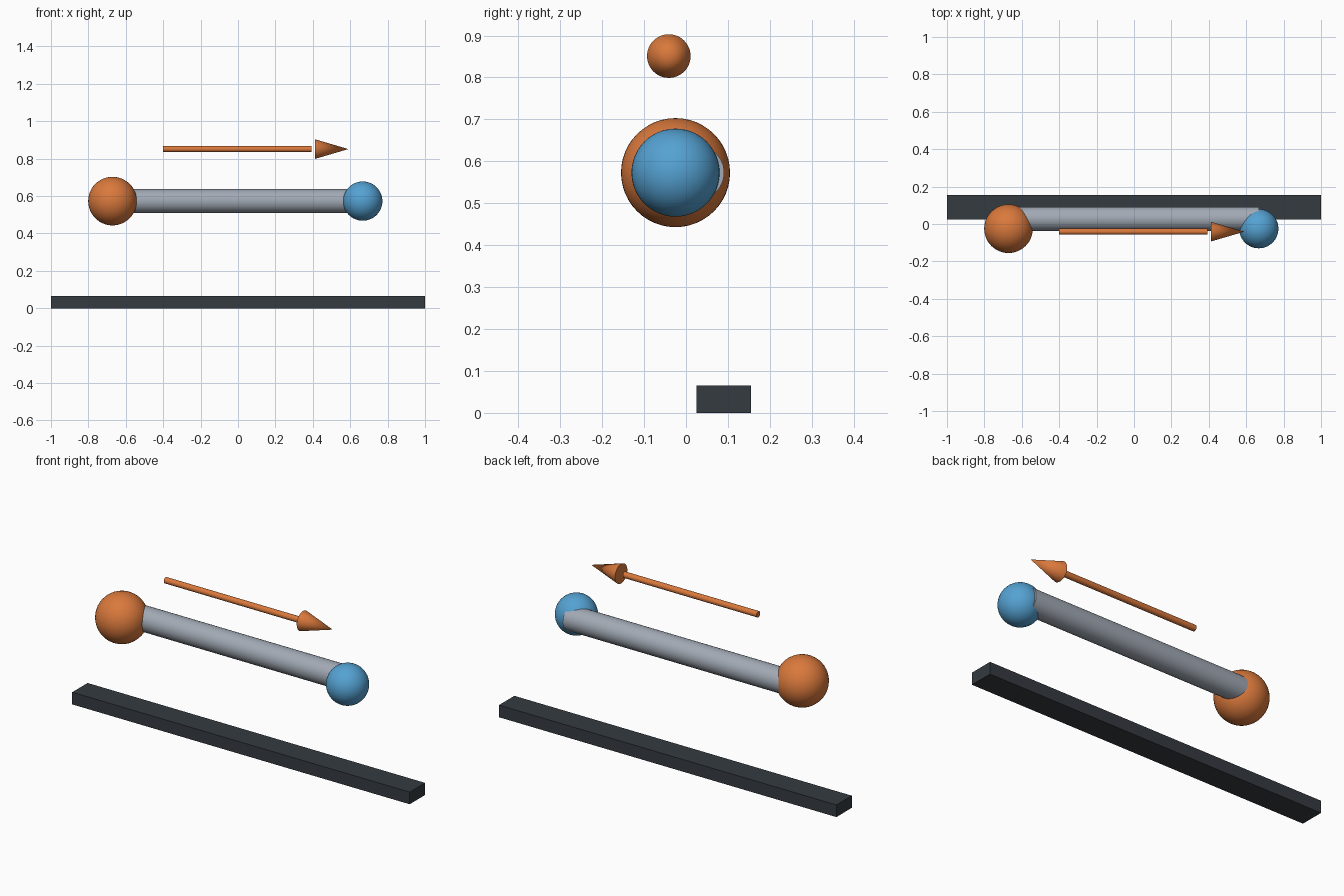
import bpy
import math

cube = bpy.data.objects.get("Cube")
if cube:
    bpy.data.objects.remove(cube, do_unlink=True)


def material(name, color):
    mat = bpy.data.materials.new(name)
    mat.use_nodes = True
    rgba = (*color, 1.0)
    mat.diffuse_color = rgba
    mat.node_tree.nodes["Principled BSDF"].inputs["Base Color"].default_value = rgba
    return mat


orange = material("orange", (0.70, 0.19, 0.045))
blue = material("sky blue", (0.09, 0.36, 0.65))
grey = material("light grey", (0.36, 0.40, 0.46))
dark = material("dark slate", (0.035, 0.043, 0.052))


def finish(name, mat, smooth=True):
    obj = bpy.context.object
    obj.name = name
    obj.data.materials.append(mat)
    if smooth:
        bpy.ops.object.shade_smooth_by_angle(angle=math.radians(40))
    return obj


def ball(name, mat, center, radius):
    bpy.ops.mesh.primitive_uv_sphere_add(
        segments=48, ring_count=24, radius=radius, location=center)
    finish(name, mat)


def rod(name, mat, x0, x1, y, z, r0, r1):
    """Round part along x, tapering from radius r0 to r1."""
    bpy.ops.mesh.primitive_cone_add(
        vertices=48, radius1=r0, radius2=r1, depth=x1 - x0,
        location=((x0 + x1) / 2, y, z), rotation=(0, math.pi / 2, 0))
    finish(name, mat)


# Floor bar
bpy.ops.mesh.primitive_cube_add(size=1, location=(0, 0.09, 0.0325))
bpy.context.object.scale = (2, 0.13, 0.065)
finish("base_bar", dark, smooth=False)

# Dumbbell: connecting rod with a ball at each end
rod("connecting_rod", grey, -0.67, 0.667, 0.027, 0.573, 0.064, 0.064)
ball("large_ball", orange, (-0.671, -0.025, 0.573), 0.13)
ball("small_ball", blue, (0.667, -0.025, 0.573), 0.105)

# Direction arrow floating above
rod("arrow_shaft", orange, -0.4, 0.392, -0.041, 0.851, 0.016, 0.016)
rod("arrow_head", orange, 0.413, 0.59, -0.041, 0.851, 0.052, 0)
